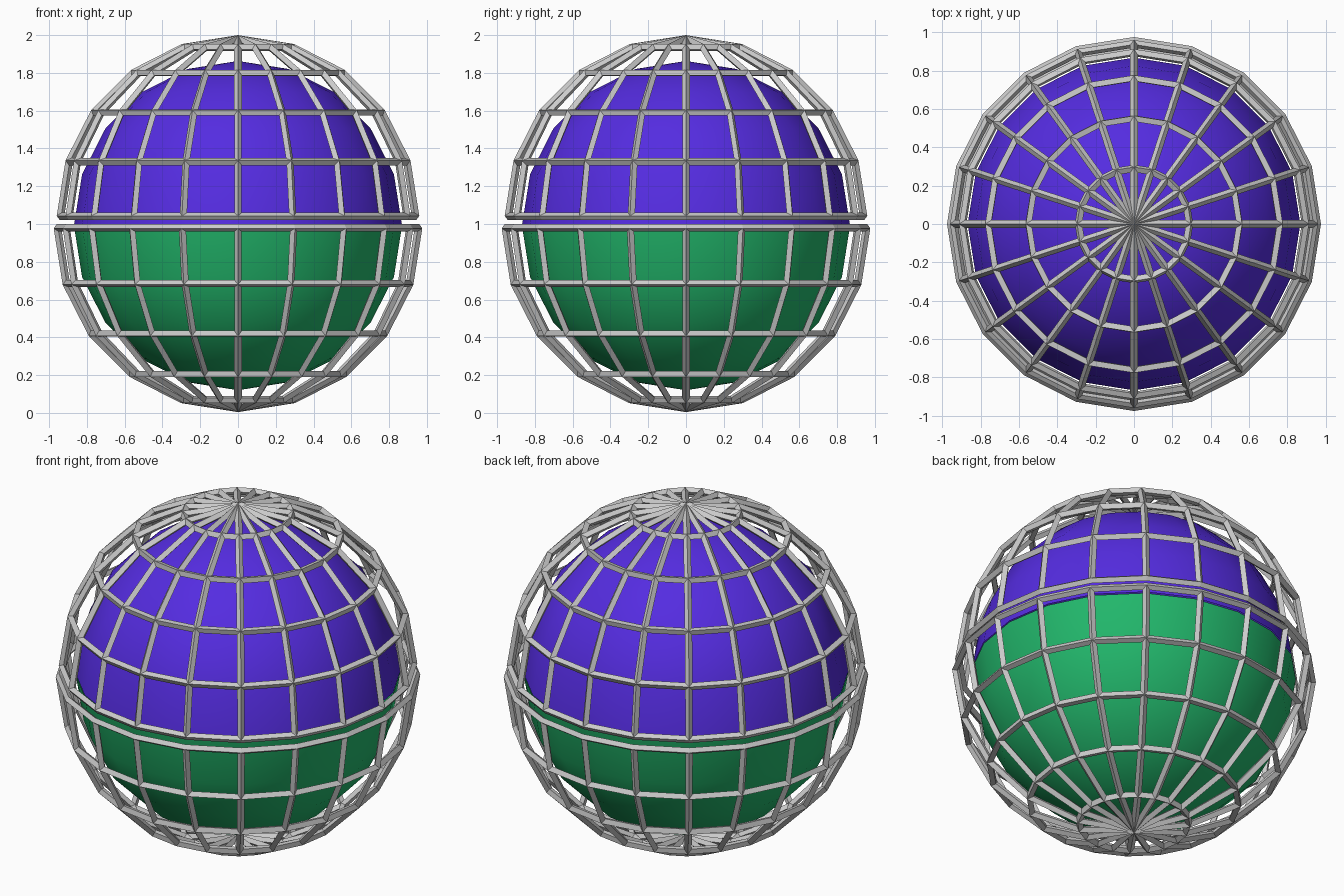
import bpy, bmesh

if "Cube" in bpy.data.objects:
    bpy.data.objects.remove(bpy.data.objects["Cube"])


def material(name, color):
    m = bpy.data.materials.new(name)
    m.diffuse_color = color
    m.use_nodes = True
    m.node_tree.nodes["Principled BSDF"].inputs["Base Color"].default_value = m.diffuse_color
    return m


def hemisphere(name, radius, z, side, smooth=False, mat=None):
    """Half of a 20 x 10 UV sphere; side=1 keeps the top, -1 the bottom."""
    bm = bmesh.new()
    bmesh.ops.create_uvsphere(bm, u_segments=20, v_segments=10, radius=radius)
    drop = [v for v in bm.verts if v.co.z * side < -1e-4]
    bmesh.ops.delete(bm, geom=drop, context='VERTS')
    for f in bm.faces:
        f.smooth = smooth
    me = bpy.data.meshes.new(name)
    bm.to_mesh(me)
    bm.free()
    ob = bpy.data.objects.new(name, me)
    ob.location.z = z
    bpy.context.collection.objects.link(ob)
    if mat:
        me.materials.append(mat)
    return ob


def cage(name, radius, z, side):
    """Hemisphere turned into a lattice of bars."""
    ob = hemisphere(name, radius, z, side)
    w = ob.modifiers.new("bars", 'WIREFRAME')
    w.thickness = 0.04
    w.offset = 0
    w.use_boundary = True
    w.use_even_offset = True
    w.use_replace = True
    return ob


# Inner ball: two coloured halves
hemisphere("upper_dome", 0.868, 0.995, 1, True,
           material("violet", (0.09, 0.025, 0.75, 1)))
hemisphere("lower_dome", 0.868, 0.988, -1, True,
           material("green", (0.016, 0.48, 0.15, 1)))

# Outer cage: two lattice halves with a thin gap at the equator
cage("upper_cage", 0.94, 1.04, 1)
cage("lower_cage", 0.956, 0.98, -1)
